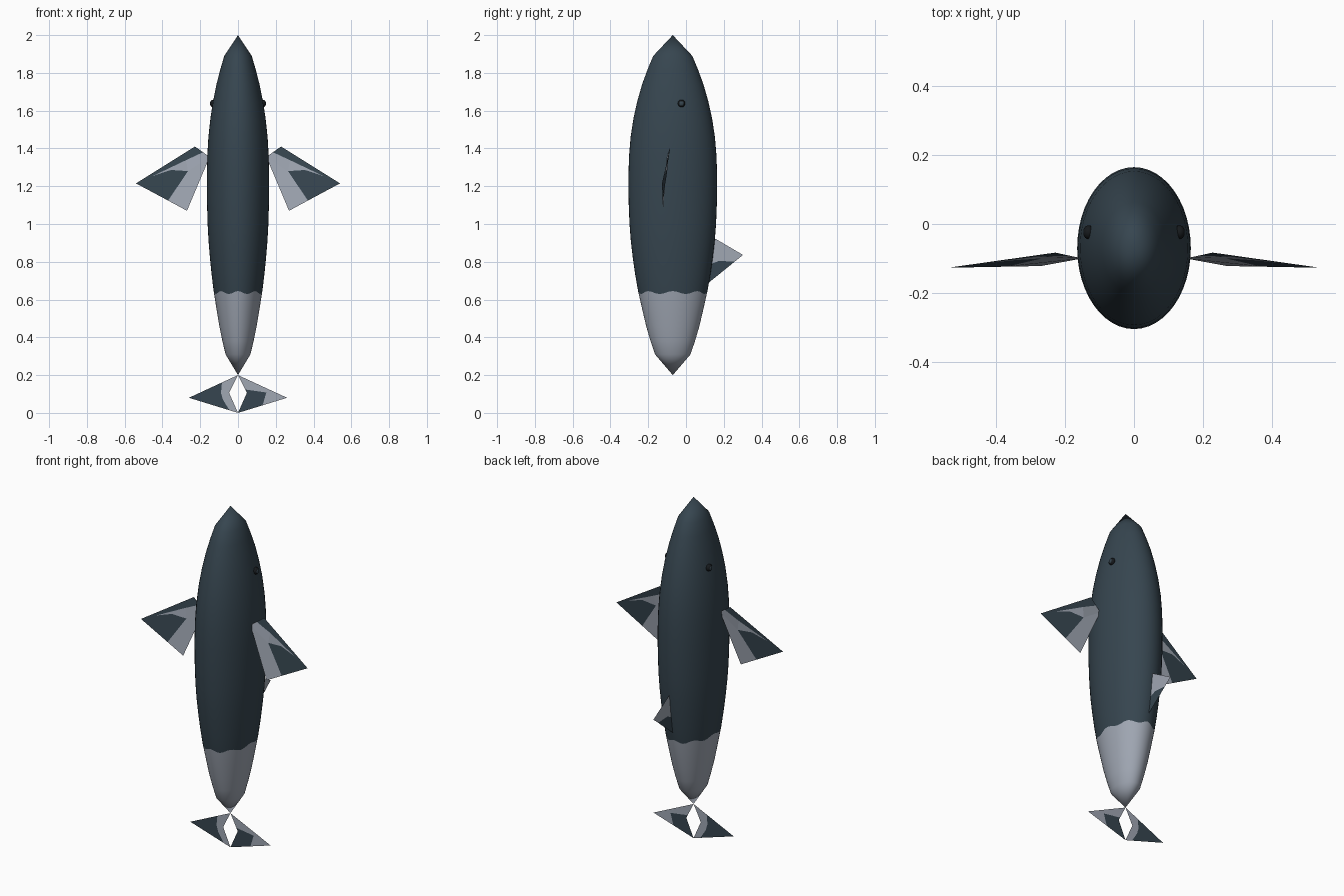
import bpy, bmesh, math

if "Cube" in bpy.data.objects:
    bpy.data.objects.remove(bpy.data.objects["Cube"])

CY = -0.07          # body centre line
RX, RY = 0.165, 0.235


def material(name, rgb):
    m = bpy.data.materials.new(name)
    m.diffuse_color = (*rgb, 1)
    m.use_nodes = True
    m.node_tree.nodes["Principled BSDF"].inputs["Base Color"].default_value = m.diffuse_color
    return m


DARK = material("slate_blue", (0.037, 0.060, 0.079))
LIGHT = material("pale_grey", (0.35, 0.385, 0.45))
BLACK = material("eye_black", (0.008, 0.010, 0.012))


def make(name, bm, mats, smooth=False):
    bmesh.ops.recalc_face_normals(bm, faces=bm.faces)
    me = bpy.data.meshes.new(name)
    bm.to_mesh(me)
    bm.free()
    for m in mats:
        me.materials.append(m)
    ob = bpy.data.objects.new(name, me)
    bpy.context.collection.objects.link(ob)
    if smooth:
        bpy.ops.object.select_all(action='DESELECT')
        ob.select_set(True)
        bpy.context.view_layer.objects.active = ob
        bpy.ops.object.shade_smooth_by_angle(angle=math.radians(50))
    return ob


def sheet(name, pts, dark, light, sx=1):
    """Thin patterned fin: named points, lists of dark and light faces."""
    bm = bmesh.new()
    v = {k: bm.verts.new((sx * p[0], p[1], p[2])) for k, p in pts.items()}
    for idx, faces in enumerate((dark, light)):
        for f in faces:
            bm.faces.new([v[k] for k in f.split()]).material_index = idx
    return make(name, bm, [DARK, LIGHT])


# Body: oval rings along the height, wavy colour edge near the tail
profile = [(0.31, 0.40), (0.38, 0.50), (0.46, 0.60), (0.55, 0.69), (0.637, 0.775),
           (0.73, 0.845), (0.82, 0.90), (0.91, 0.945), (1.0, 0.975), (1.12, 0.995),
           (1.25, 1.0), (1.36, 0.985), (1.46, 0.95), (1.56, 0.885), (1.65, 0.80),
           (1.74, 0.69), (1.82, 0.565), (1.89, 0.44)]
SEG = 48
bm = bmesh.new()
rings = []
for z, r in profile:
    ring = []
    for i in range(SEG):
        a = 2 * math.pi * i / SEG
        dz = 0.008 * math.cos(8 * a) if z == 0.637 else 0
        rr = r + dz * 0.8
        ring.append(bm.verts.new((RX * rr * math.cos(a), CY + RY * rr * math.sin(a), z + dz)))
    rings.append(ring)
tail = bm.verts.new((0, CY, 0.2))
nose = bm.verts.new((0, CY, 2.0))
for i in range(SEG):
    j = (i + 1) % SEG
    bm.faces.new((tail, rings[0][j], rings[0][i])).material_index = 1
    bm.faces.new((nose, rings[-1][i], rings[-1][j]))
    for k in range(len(rings) - 1):
        f = bm.faces.new((rings[k][i], rings[k][j], rings[k + 1][j], rings[k + 1][i]))
        f.material_index = 1 if profile[k + 1][0] <= 0.637 else 0
make("body", bm, [DARK, LIGHT], True)


# Side fins: swept quads with a light root band and a light stripe
def on_plane(x, z):
    return (x, -0.083 - 0.0751 * (x - 0.228) + 0.1054 * (z - 1.41), z)


fin = {"root": (0.15, -0.10, 1.355), "u1": (0.185, -0.0925, 1.38),
       "top": on_plane(0.228, 1.41), "tip": on_plane(0.54, 1.215),
       "low": on_plane(0.27, 1.07), "u2": on_plane(0.275, 1.338),
       "s": on_plane(0.45, 1.255), "i1": on_plane(0.265, 1.28),
       "i2": on_plane(0.37, 1.124), "i3": on_plane(0.354, 1.286)}
for side, sx in (("right", 1), ("left", -1)):
    sheet(side + "_fin", fin,
          ["u1 top tip s u2", "i1 i3 s tip i2"],
          ["root u1 u2 i1", "u2 s i3 i1", "root i1 i2 low"], sx)

# Back fin
back = {"a": (0, 0.10, 0.888), "b": (0, 0.156, 0.922), "tip": (0, 0.302, 0.836),
        "e": (0, 0.257, 0.80), "m": (0, 0.175, 0.805), "n": (0, 0.10, 0.775),
        "low": (0, 0.115, 0.685)}
sheet("back_fin", back, ["n m e low"], ["a b tip e m n"])

# Tail flukes: flat halves around a diamond gap
left = {"top": (0, CY, 0.2), "gap": (0.047, CY, 0.106), "bot": (0, CY, 0),
        "tip": (0.26, CY, 0.08), "e1": (0.085, CY, 0.161), "e2": (0.09, CY, 0.106),
        "e3": (0.08, CY, 0.07), "e4": (0.045, CY, 0.0138)}
sheet("left_fluke", left, ["e1 tip e4 e3 e2"],
      ["top e1 e2 gap", "gap e2 e3 e4 bot"], -1)
right = {"top": (0, CY, 0.2), "gap": (0.047, CY, 0.106), "bot": (0, CY, 0),
         "tip": (0.26, CY, 0.08), "d1": (0.038, CY, 0.124), "d2": (0.15, CY, 0.108),
         "d3": (0.13, CY, 0.04)}
sheet("right_fluke", right, ["d1 d2 d3 bot gap"], ["top tip d2 d1", "d2 tip d3"])

# Eyes: small flattened balls with a dark rim and slate centre
for side, sx in (("right", 1), ("left", -1)):
    bm = bmesh.new()
    bmesh.ops.create_uvsphere(bm, u_segments=16, v_segments=10, radius=0.02)
    for f in bm.faces:
        f.material_index = 1 if abs(f.calc_center_median().z) > 0.016 else 0
    for v in bm.verts:
        x, y, z = v.co
        v.co = (sx * (0.132 + z * 0.8), -0.024 + x, 1.638 + y)
    make(side + "_eye", bm, [BLACK, DARK], True)
